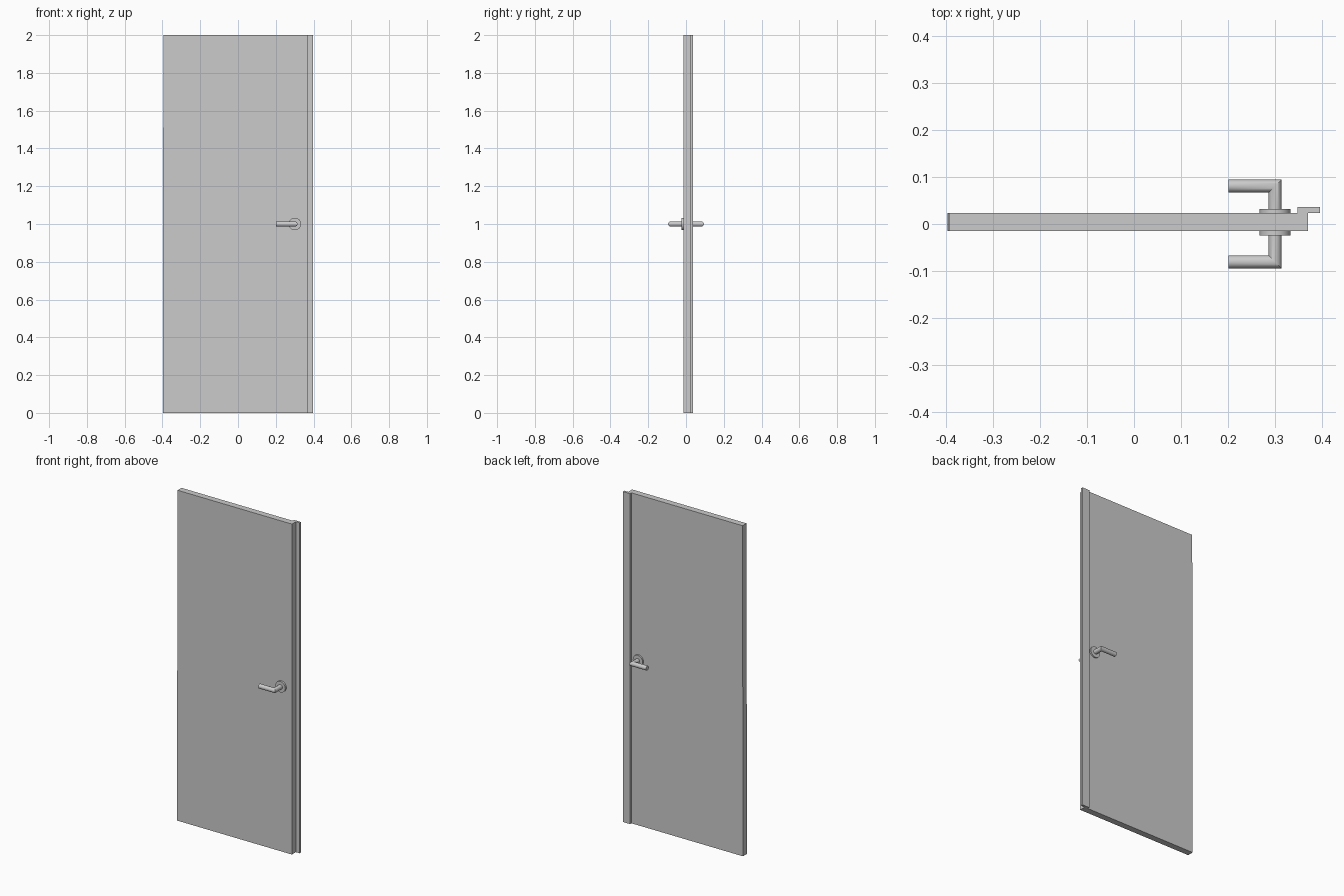
import bpy, bmesh, math

if "Cube" in bpy.data.objects:
    bpy.data.objects.remove(bpy.data.objects["Cube"])

grey = bpy.data.materials.new("plain grey")
grey.use_nodes = True
colour = (0.6, 0.6, 0.6, 1)
grey.diffuse_color = colour
grey.node_tree.nodes["Principled BSDF"].inputs["Base Color"].default_value = colour


def finish(name, bm, smooth=False):
    bmesh.ops.recalc_face_normals(bm, faces=bm.faces)
    mesh = bpy.data.meshes.new(name)
    bm.to_mesh(mesh)
    bm.free()
    mesh.materials.append(grey)
    obj = bpy.data.objects.new(name, mesh)
    bpy.context.collection.objects.link(obj)
    if smooth:
        bpy.ops.object.select_all(action='DESELECT')
        obj.select_set(True)
        bpy.context.view_layer.objects.active = obj
        bpy.ops.object.shade_smooth_by_angle(angle=math.radians(30))
    return obj


def loft(name, rings, smooth=False):
    """Join matching rings of points with quads and cap both ends."""
    bm = bmesh.new()
    loops = [[bm.verts.new(p) for p in ring] for ring in rings]
    for a, b in zip(loops, loops[1:]):
        for i in range(len(a)):
            j = (i + 1) % len(a)
            bm.faces.new((a[i], a[j], b[j], b[i]))
    bm.faces.new(loops[0])
    bm.faces.new(loops[-1])
    return finish(name, bm, smooth)


# Door leaf with an overlapping lip on the latch edge; hinge edge leans slightly
FRONT, BACK, LIP = -0.0145, 0.0235, 0.0365
HINGE, LATCH, EDGE = -0.398, 0.371, 0.397


def leaf_ring(z, lean):
    outline = [(HINGE + lean, FRONT), (LATCH, FRONT), (LATCH, BACK), (EDGE, BACK),
               (EDGE, LIP), (0.349, LIP), (0.349, BACK), (HINGE + lean, BACK)]
    return [(x, y, z) for x, y in outline]


loft("door_leaf", [leaf_ring(0, 0), leaf_ring(2, 0.003)])

# Lever handles with round roses, one on each side
PX, PZ, R, REACH, TIP = 0.301, 1.0, 0.0138, 0.081, 0.202
SIDES = 32
circle = [(math.cos(t), math.sin(t))
          for t in (2 * math.pi * i / SIDES for i in range(SIDES))]


def disc(y, r):
    return [(PX + r * c, y, PZ + r * s) for c, s in circle]


for side, face, rose_y, label in ((-1, FRONT, -0.025, "front"),
                                  (1, BACK, 0.0325, "back")):
    loft(label + "_handle_rose", [disc(face, 0.033), disc(rose_y, 0.033)], True)
    # Shaft and lever meet at a mitred corner
    mitre = [(PX + R * c, side * (REACH + R * c), PZ + R * s) for c, s in circle]
    end = [(TIP, y, z) for x, y, z in mitre]
    loft(label + "_lever_handle", [disc(face, R), mitre, end], True)
